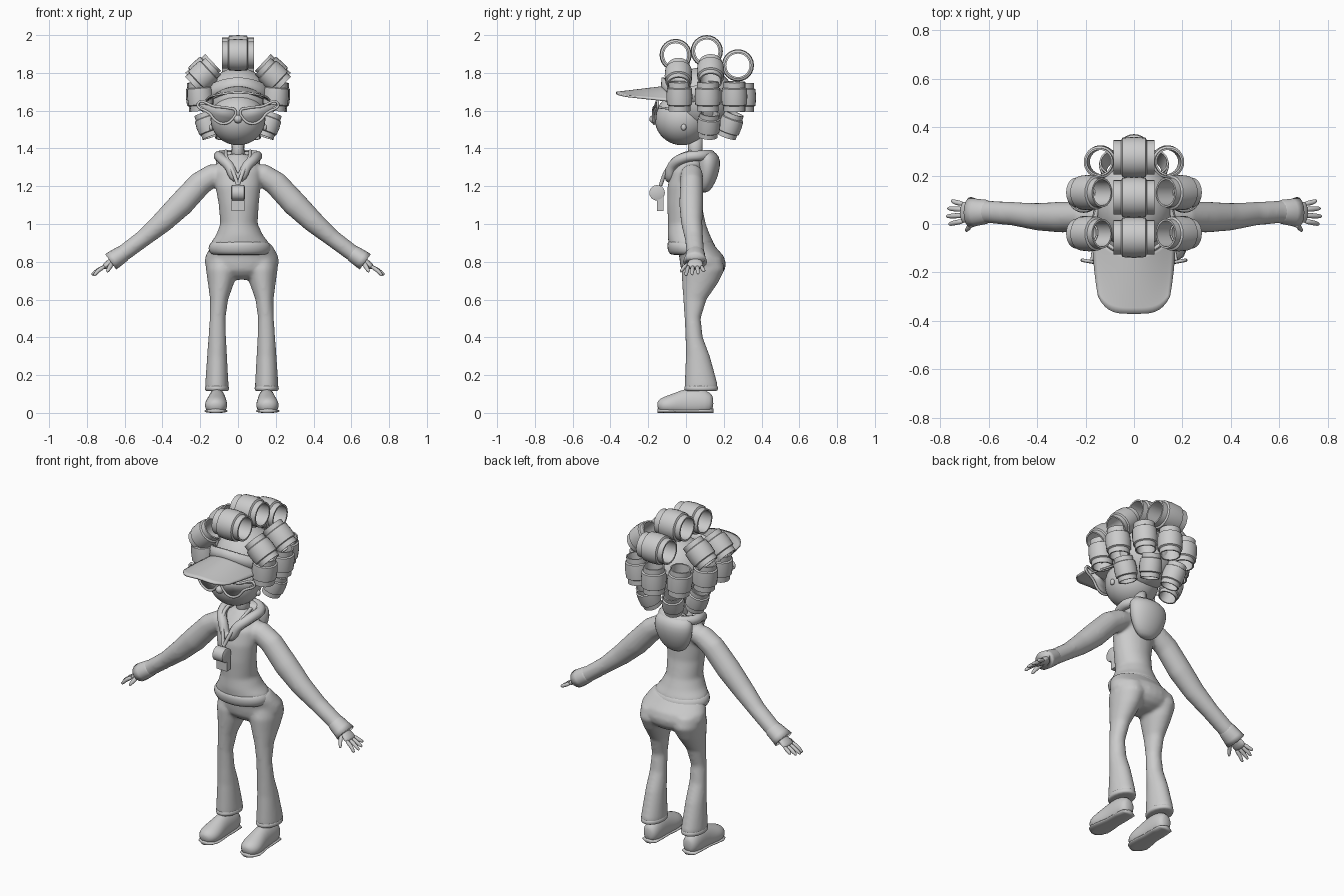
import bpy, bmesh, math
from mathutils import Vector

cube = bpy.data.objects.get("Cube")
if cube:
    bpy.data.objects.remove(cube)

X, Y, Z = Vector((1, 0, 0)), Vector((0, 1, 0)), Vector((0, 0, 1))
clay = bpy.data.materials.new("light grey")
clay.use_nodes = True
clay.diffuse_color = (0.6, 0.6, 0.6, 1)
clay.node_tree.nodes["Principled BSDF"].inputs["Base Color"].default_value = (0.6, 0.6, 0.6, 1)


def finish(name, bm, mirror=False, remesh=0, subsurf=0, solid=0, shift=0):
    bmesh.ops.recalc_face_normals(bm, faces=bm.faces)
    mesh = bpy.data.meshes.new(name)
    bm.to_mesh(mesh)
    bm.free()
    mesh.materials.append(clay)
    ob = bpy.data.objects.new(name, mesh)
    ob.location.x = shift
    bpy.context.collection.objects.link(ob)
    for p in mesh.polygons:
        p.use_smooth = True
    if solid:
        mod = ob.modifiers.new("thickness", "SOLIDIFY")
        mod.thickness, mod.offset = solid, 0
    if mirror:
        ob.modifiers.new("mirror", "MIRROR").use_mirror_merge = False
    if remesh:
        mod = ob.modifiers.new("blend", "REMESH")
        mod.mode, mod.voxel_size, mod.use_smooth_shade = "VOXEL", remesh, True
        mod = ob.modifiers.new("soften", "SMOOTH")
        mod.factor, mod.iterations = 0.5, 10
    if subsurf:
        mod = ob.modifiers.new("round", "SUBSURF")
        mod.levels = mod.render_levels = subsurf
    return ob


def loft(bm, rows, side=X, follow=False, n=16, floor=None):
    """Skin ellipses (x, y, z, half width, half depth) into a closed body."""
    pts = [Vector(r[:3]) for r in rows]
    rings = []
    for i, r in enumerate(rows):
        t = (pts[min(i + 1, len(pts) - 1)] - pts[max(i - 1, 0)]).normalized() if follow else Z
        up = t.cross(side).normalized()
        ring = []
        for k in range(n):
            a = math.tau * k / n
            p = pts[i] + side * r[3] * math.cos(a) + up * r[4] * math.sin(a)
            if floor is not None:
                p.z = max(p.z, floor)
            ring.append(bm.verts.new(p))
        rings.append(ring)
    for a, b in zip(rings, rings[1:]):
        for k in range(n):
            bm.faces.new((a[k], a[(k + 1) % n], b[(k + 1) % n], b[k]))
    bm.faces.new(rings[0])
    bm.faces.new(rings[-1])


def body(name, rows, side=X, follow=False, floor=None, **kw):
    bm = bmesh.new()
    loft(bm, rows, side, follow, floor=floor)
    return finish(name, bm, **kw)


def ball(name, pos, size, **kw):
    bm = bmesh.new()
    bmesh.ops.create_uvsphere(bm, u_segments=32, v_segments=20, radius=1)
    bmesh.ops.scale(bm, vec=size, verts=bm.verts)
    bmesh.ops.translate(bm, vec=pos, verts=bm.verts)
    return finish(name, bm, **kw)


def cord(name, pts, r, cyclic=False):
    cu = bpy.data.curves.new(name, "CURVE")
    cu.dimensions, cu.bevel_depth, cu.bevel_resolution = "3D", r, 3
    cu.use_fill_caps = True
    sp = cu.splines.new("BEZIER")
    sp.bezier_points.add(len(pts) - 1)
    for bp, p in zip(sp.bezier_points, pts):
        bp.co = p
        bp.handle_left_type = bp.handle_right_type = "AUTO"
    sp.use_cyclic_u, sp.resolution_u = cyclic, 6
    cu.materials.append(clay)
    bpy.context.collection.objects.link(bpy.data.objects.new(name, cu))


def roller(name, pos, axis, r=0.069, half=0.077):
    """Open tube with a raised lock of hair wound round its middle."""
    bm = bmesh.new()
    prof = [(.73, 1), (.84, 1), (.84, .62), (.96, .56), (1, 0), (.96, -.56), (.84, -.62), (.84, -1), (.73, -1)]
    vs = [bm.verts.new((a * r, 0, h * half)) for a, h in prof]
    es = [bm.edges.new((vs[i], vs[(i + 1) % len(vs)])) for i in range(len(vs))]
    bmesh.ops.spin(bm, geom=vs + es, axis=Z, cent=(0, 0, 0), angle=math.tau, steps=24, use_merge=True)
    bmesh.ops.remove_doubles(bm, verts=bm.verts, dist=0.0001)
    ob = finish(name, bm)
    ob.data.set_sharp_from_angle(angle=math.radians(35))
    ob.location = pos
    ob.rotation_mode = "QUATERNION"
    ob.rotation_quaternion = Vector(axis).to_track_quat("Z", "Y")


# Trousers: rounded hips and two flared legs blended together
bm = bmesh.new()
loft(bm, [(0, .085, .705, .06, .05), (0, .09, .725, .13, .09), (0, .09, .755, .178, .115), (0, .09, .79, .198, .122),
          (0, .082, .83, .193, .118), (0, .055, .87, .172, .11), (0, .04, .9, .15, .1)], n=28)
for s in (1, -1):
    loft(bm, [(s * .132, .08, .12, .062, .088), (s * .132, .08, .15, .062, .088),
              (s * .131, .063, .3, .053, .064), (s * .13, .043, .4, .047, .046),
              (s * .128, .035, .5, .042, .043), (s * .12, .047, .6, .048, .062),
              (s * .11, .075, .69, .07, .096), (s * .105, .09, .76, .085, .115),
              (s * .1, .09, .82, .085, .1)], n=24)
finish("trousers", bm, remesh=.009, shift=.02)
body("trouser_hem", [(.132, .08, .115, .055, .08), (.132, .08, .118, .066, .092),
                     (.132, .08, .14, .066, .092), (.132, .079, .15, .058, .084)],
     mirror=True, subsurf=1, shift=.02)

# Shoes with flat soles
shoe = [(.13, .145, .05, .02, .03), (.13, .13, .05, .046, .058), (.131, .07, .055, .05, .08),
        (.132, .0, .05, .05, .08), (.134, -.05, .045, .058, .063), (.137, -.1, .04, .063, .051),
        (.137, -.135, .036, .048, .04), (.137, -.152, .032, .02, .02)]
body("shoes", shoe, follow=True, floor=.004, mirror=True, subsurf=1, shift=.02)
body("shoe_soles", [(x, y, .01, w, .012) for x, y, z, w, h in shoe],
     follow=True, floor=0, mirror=True, shift=.02)

# Sweatshirt: torso and sleeves blended together
bm = bmesh.new()
loft(bm, [(.01, .03, .85, .14, .11), (.01, .027, .9, .155, .12), (.008, .015, .94, .125, .113),
          (.005, .005, 1, .099, .1), (.004, -.008, 1.1, .106, .092), (0, -.008, 1.2, .12, .09),
          (0, .01, 1.28, .125, .087), (0, .03, 1.33, .1, .067), (0, .045, 1.37, .05, .045)], n=28)
for s in (1, -1):
    loft(bm, [(s * .07, .03, 1.275, .05, .045), (s * .13, .03, 1.26, .06, .06), (s * .2, .03, 1.215, .061, .065),
              (s * .3, .028, 1.107, .064, .067), (s * .4, .03, 1.01, .057, .058), (s * .5, .042, .925, .049, .046),
              (s * .6, .05, .85, .047, .044), (s * .645, .05, .82, .05, .044)], side=Y, follow=True, n=20)
finish("sweatshirt", bm, remesh=.009)
body("sweatshirt_hem", [(.01, .032, .835, .14, .105), (.01, .032, .84, .16, .122), (.01, .03, .87, .174, .133),
                        (.01, .025, .9, .163, .127), (.01, .022, .92, .13, .11)], subsurf=1)
body("cuffs", [(.59, .05, .857, .04, .036), (.61, .05, .843, .05, .045), (.65, .048, .816, .056, .049),
               (.674, .048, .8, .064, .05), (.668, .048, .803, .04, .03)], side=Y, follow=True, mirror=True)

# Hood hanging behind and its rolled collar
body("hood", [(0, .095, 1.165, .03, .018), (0, .103, 1.19, .075, .038), (0, .112, 1.25, .108, .058),
              (0, .118, 1.31, .122, .066), (0, .115, 1.36, .118, .064), (0, .1, 1.39, .085, .045)], subsurf=1)
half = [(.05, -.07, 1.31), (.092, -.01, 1.35), (.092, .08, 1.362)]
cord("hood_collar", [(0, -.085, 1.245)] + half + [(0, .13, 1.365)]
     + [(-x, y, z) for x, y, z in reversed(half)], .027, True)

# Hands
bm = bmesh.new()
loft(bm, [(.63, .05, .83, .025, .022), (.665, .05, .805, .034, .02), (.695, .048, .782, .046, .019),
          (.715, .047, .767, .044, .013)], side=Y, follow=True)
fingers = [(.012, .0, .765, .725), (.036, .032, .775, .73), (.06, .064, .77, .735), (.083, .095, .755, .748)]
for y0, y1, x, z in fingers:
    loft(bm, [(.7, y0, .778, .012, .012), (.738, (y0 + y1) / 2, .757, .012, .012),
              (x - .006, y1, z + .006, .01, .01), (x, y1, z, .004, .004)], side=Y, follow=True, n=8)
loft(bm, [(.66, .03, .8, .014, .014), (.675, -.005, .78, .014, .014), (.69, -.024, .752, .011, .011),
          (.694, -.028, .744, .004, .004)], side=Y, follow=True, n=8)
finish("hands", bm, mirror=True, subsurf=1)

# Neck, head, nose and ears
body("neck", [(0, .045, 1.32, .038, .042), (0, .05, 1.4, .033, .038), (0, .045, 1.47, .036, .042)])
ball("head", (0, -.02, 1.555), (.145, .145, .138))
ball("nose", (0, -.17, 1.555), (.022, .024, .022))
ball("ears", (.142, -.012, 1.512), (.012, .014, .017), mirror=True)

# Scalp and hair rollers
ball("scalp_hair", (0, .08, 1.66), (.168, .18, .168))
for y, z in ((-.055, 1.895), (.11, 1.915), (.275, 1.84)):
    roller("top_roller", (0, y, z), X, .085, .085)
roller("back_roller", (0, .302, 1.67), (0, 0, 1))
for s in (1, -1):
    for y, z in ((-.04, 1.785), (.13, 1.805)):
        roller("upper_roller", (s * .185, y, z), (s * .75, 0, -.7), .073, .073)
    for x, y in ((.2, -.035), (.207, .115), (.138, .256)):
        roller("middle_roller", (s * x, y, 1.675), (s * .08, 0, 1))
    for x, y in ((.16, .12), (.08, .235)):
        roller("lower_roller", (s * x, y, 1.525), (s * x, y - .08, .45), .062, .066)

# Sun visor: headband and arched brim
bm = bmesh.new()
bmesh.ops.create_cone(bm, cap_ends=False, segments=40, radius1=.165, radius2=.158, depth=.08)
for v in bm.verts:
    v.co = (v.co.x, v.co.y * .9 + .02, v.co.z + 1.735 - 1.8 * v.co.x ** 2)
finish("visor_band", bm, solid=.014)
bm = bmesh.new()
bmesh.ops.create_grid(bm, x_segments=20, y_segments=10, size=1)
for v in bm.verts:
    u, t = v.co.x, (v.co.y + 1) / 2
    v.co = (u * (.17 - .022 * t * t), -.12 + .09 * u * u - t * (.25 + .09 * u * u - .07 * u ** 4),
            1.725 - .03 * t - .08 * (1 - .75 * t) * u * u)
finish("visor_brim", bm, solid=.01)

# Winged sunglasses
outline = [(.014, 1.6), (.03, 1.555), (.07, 1.532), (.115, 1.545), (.15, 1.585),
           (.212, 1.638), (.12, 1.622), (.05, 1.614)]
bm = bmesh.new()
bm.faces.new([bm.verts.new((x, .5 * x * x - .17, z)) for x, z in outline])
bmesh.ops.triangulate(bm, faces=bm.faces)
finish("lenses", bm, mirror=True, solid=.006)
for s in (1, -1):
    cord("glasses_frame", [(s * x, .5 * x * x - .172, z) for x, z in outline], .007, True)
    cord("glasses_arm", [(s * .175, -.155, 1.618), (s * .165, -.08, 1.61), (s * .15, .02, 1.6)], .006)
    cord("lanyard", [(s * .065, .03, 1.385), (s * .06, -.05, 1.35), (s * .028, -.105, 1.28), (0, -.135, 1.205)], .01)

# Whistle: round chamber and mouthpiece
bm = bmesh.new()
loft(bm, [(x, -.153, 1.165, r, r) for x, r in ((-.036, .032), (-.032, .041), (.032, .041), (.036, .032))],
     side=Y, follow=True, n=20)
bmesh.ops.create_cube(bm, size=1)
bm.verts.ensure_lookup_table()
for v in bm.verts[-8:]:
    v.co = (v.co.x * .068, v.co.y * .034 - .136, v.co.z * .1 + 1.12)
whistle = finish("whistle", bm)
whistle.data.set_sharp_from_angle(angle=math.radians(40))
